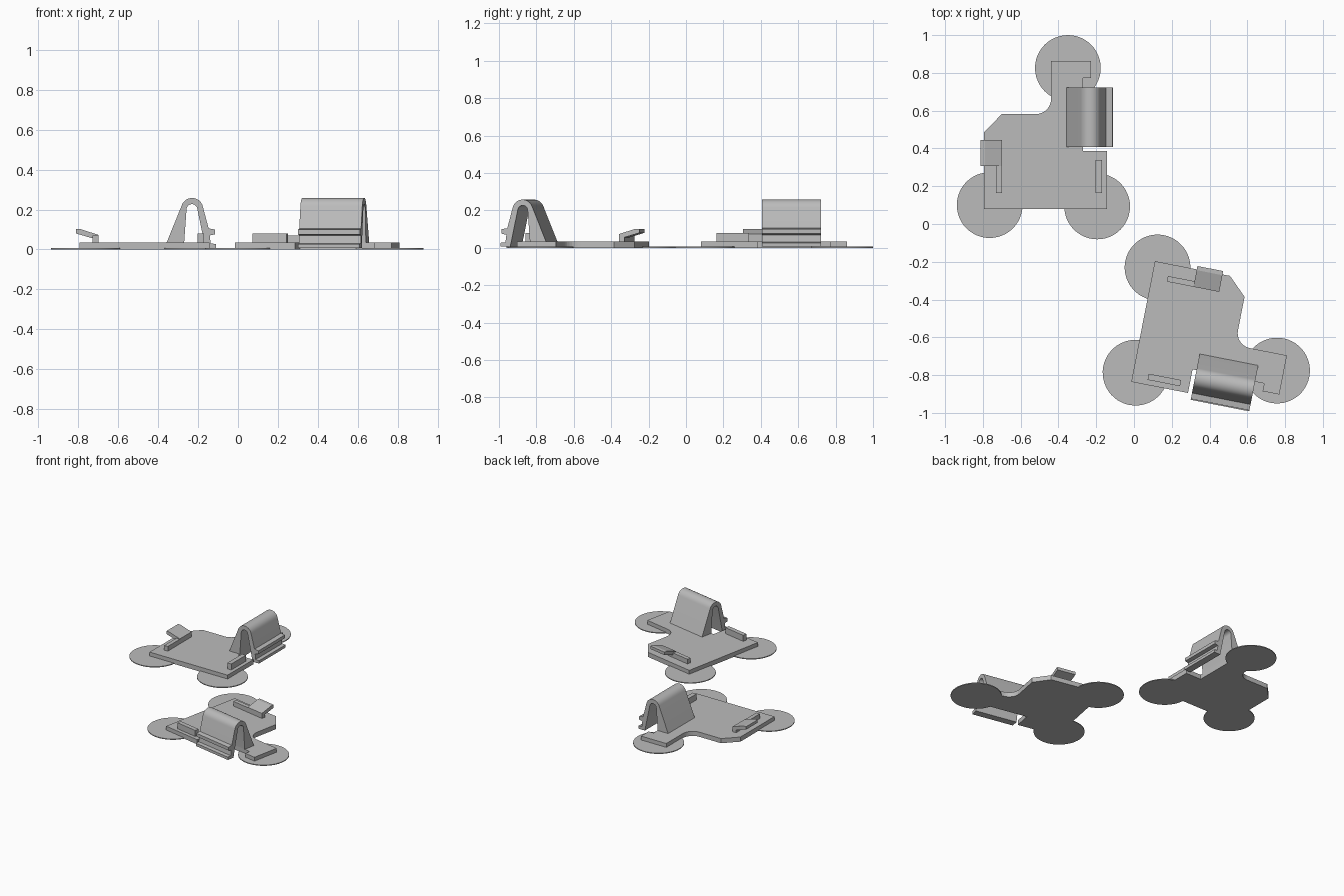
import bpy, bmesh, math
from mathutils import Matrix, Vector

if "Cube" in bpy.data.objects:
    bpy.data.objects.remove(bpy.data.objects["Cube"])

grey = bpy.data.materials.new("plain grey")
grey.diffuse_color = (0.5, 0.5, 0.5, 1)
grey.use_nodes = True
grey.node_tree.nodes["Principled BSDF"].inputs["Base Color"].default_value = grey.diffuse_color


def arc(cx, cy, r, a0, a1, n):
    """Points along an arc, angles in degrees."""
    return [(cx + r * math.cos(math.radians(a0 + (a1 - a0) * i / n)),
             cy + r * math.sin(math.radians(a0 + (a1 - a0) * i / n))) for i in range(n + 1)]


def prism(name, pts, lo, hi, axis="z", smooth=False):
    """Extrude a profile along z (xy points) or along y (xz points)."""
    place = (lambda p, d: (p[0], p[1], d)) if axis == "z" else (lambda p, d: (p[0], d, p[1]))
    bm = bmesh.new()
    face = bm.faces.new([bm.verts.new(place(p, lo)) for p in pts])
    ext = bmesh.ops.extrude_face_region(bm, geom=[face])
    moved = [g for g in ext["geom"] if isinstance(g, bmesh.types.BMVert)]
    bmesh.ops.translate(bm, verts=moved, vec=Vector(place((0, 0), hi - lo)))
    bmesh.ops.recalc_face_normals(bm, faces=bm.faces)
    mesh = bpy.data.meshes.new(name)
    bm.to_mesh(mesh)
    bm.free()
    mesh.materials.append(grey)
    ob = bpy.data.objects.new(name, mesh)
    bpy.context.collection.objects.link(ob)
    if smooth:
        bpy.ops.object.select_all(action="DESELECT")
        ob.select_set(True)
        bpy.context.view_layer.objects.active = ob
        bpy.ops.object.shade_smooth_by_angle(angle=math.radians(30))
    return ob


def box(name, x0, x1, y0, y1, z0, z1):
    return prism(name, [(x0, y0), (x1, y0), (x1, y1), (x0, y1)], z0, z1)


parts = []

# Flat base with a notch, a filleted inner corner and a chamfer
outline = [(-0.794, 0.08), (-0.143, 0.08), (-0.143, 0.386), (-0.27, 0.386),
           (-0.27, 0.772), (-0.228, 0.772), (-0.228, 0.862), (-0.439, 0.862)]
outline += arc(-0.519, 0.662, 0.08, 0, -90, 8)
outline += [(-0.70, 0.582), (-0.794, 0.485)]
parts.append(prism("base_plate", outline, 0, 0.035))

# Thin round pads under the corners
for i, (x, y) in enumerate([(-0.764, 0.10), (-0.195, 0.093), (-0.35, 0.826)]):
    parts.append(prism(f"corner_pad_{i + 1}", arc(x, y, 0.174, 0, 352.5, 47), 0, 0.006, smooth=True))

# Springy arched clip with an upper barb and a lower lip on its free leg
clip = [(-0.358, 0.034)]
clip += arc(-0.23, 0.203, 0.055, 160, 12, 14)
clip += [(-0.147, 0.105), (-0.115, 0.10), (-0.115, 0.076), (-0.142, 0.07),
         (-0.137, 0.03), (-0.11, 0.027), (-0.11, 0.006), (-0.163, 0.006)]
clip += arc(-0.231, 0.2, 0.027, 12, 175, 12)
clip += [(-0.27, 0.034)]
parts.append(prism("arched_clip", clip, 0.407, 0.723, "y", smooth=True))

# Locating ribs
parts.append(box("right_rib", -0.203, -0.17, 0.163, 0.338, 0.034, 0.08))
parts.append(box("left_rib", -0.73, -0.70, 0.163, 0.306, 0.034, 0.07))

# Overhanging catch on the left edge
catch = [(-0.812, 0.102), (-0.79, 0.102), (-0.70, 0.073), (-0.70, 0.034),
         (-0.73, 0.034), (-0.73, 0.056), (-0.812, 0.08)]
parts.append(prism("left_catch", catch, 0.306, 0.445, "y"))

# Second copy, turned and moved
turn = (Matrix.Translation((0.298, -0.598, 0)) @ Matrix.Rotation(math.radians(-101.1), 4, "Z")
        @ Matrix.Translation((0.4363, -0.341, 0)))
for ob in parts:
    twin = ob.copy()
    twin.data = ob.data.copy()
    twin.name = "second_" + ob.name
    twin.data.transform(turn)
    bpy.context.collection.objects.link(twin)
